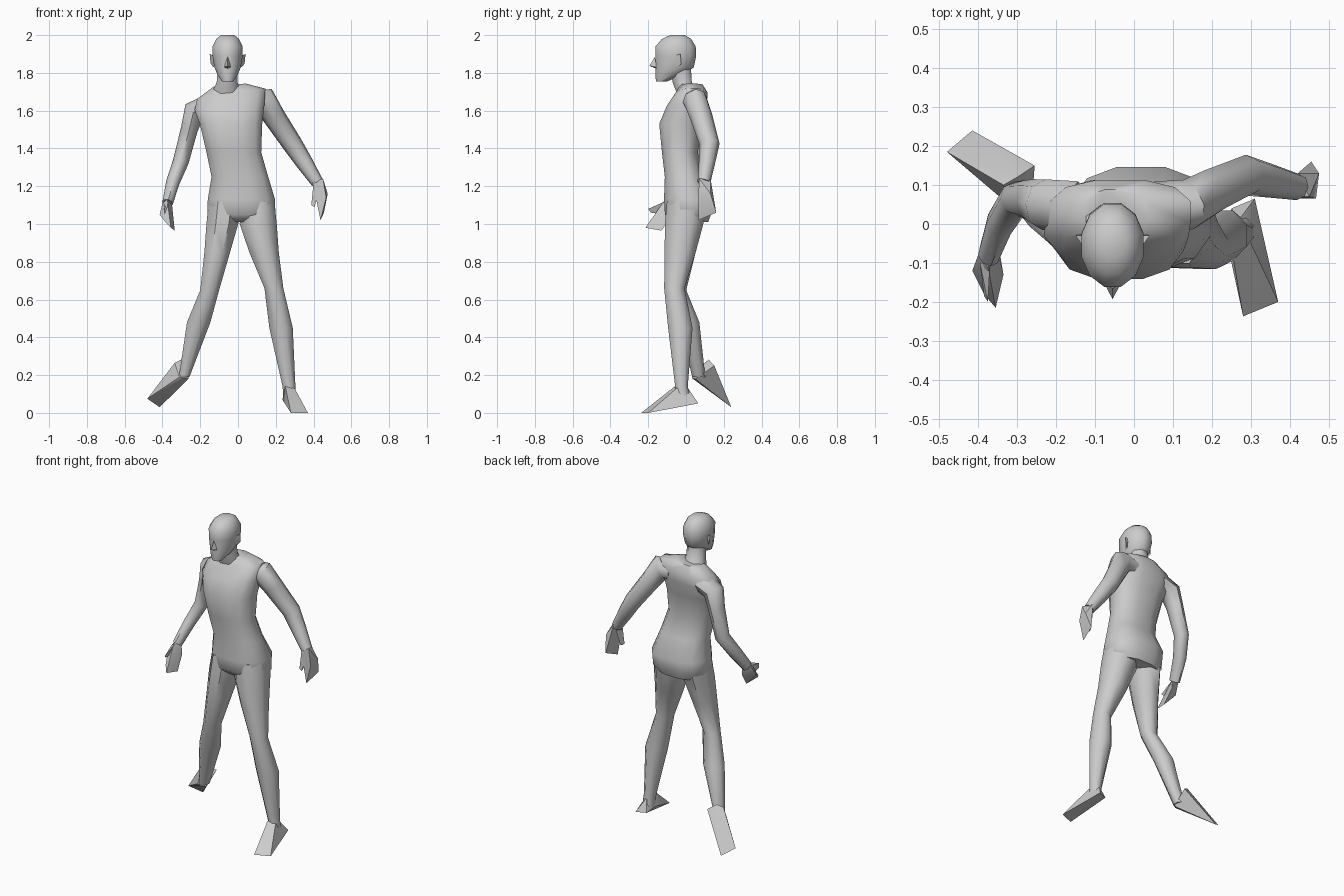
import bpy, bmesh, math
from mathutils import Vector


def finish(name, bm, angle=50):
    bmesh.ops.recalc_face_normals(bm, faces=bm.faces)
    me = bpy.data.meshes.new(name)
    bm.to_mesh(me)
    bm.free()
    ob = bpy.data.objects.new(name, me)
    bpy.context.collection.objects.link(ob)
    bpy.ops.object.select_all(action='DESELECT')
    ob.select_set(True)
    bpy.context.view_layer.objects.active = ob
    bpy.ops.object.shade_smooth_by_angle(angle=math.radians(angle))
    return ob


def skin(name, rings):
    """Join equal-sized point rings into a capped tube."""
    bm = bmesh.new()
    loops = [[bm.verts.new(p) for p in r] for r in rings]
    n = len(loops[0])
    for lo, hi in zip(loops, loops[1:]):
        for i in range(n):
            j = (i + 1) % n
            bm.faces.new((lo[i], lo[j], hi[j], hi[i]))
    bm.faces.new(loops[0])
    bm.faces.new(loops[-1])
    return finish(name, bm)


def stack(name, levels, n=10, power=1.0):
    """Level rings: z, centre x, half width, front y, back y, sideways slope."""
    rings = []
    for z, cx, a, y0, y1, s in levels:
        ring = []
        for i in range(n):
            t = 2 * math.pi * (i + 0.5) / n
            c, d = math.cos(t), math.sin(t)
            c = math.copysign(abs(c) ** power, c) / math.cos(math.pi / n) ** power
            d = math.copysign(abs(d) ** power, d)
            ring.append((cx + a * c, (y0 + y1) / 2 + d * (y1 - y0) / 2, z + s * a * c))
        rings.append(ring)
    return skin(name, rings)


def limb(name, path, n=8):
    """Rings square to a path: x, y, z, half width, half depth."""
    pts = [Vector(p[:3]) for p in path]
    rings = []
    for i, p in enumerate(path):
        t = (pts[min(i + 1, len(pts) - 1)] - pts[max(i - 1, 0)]).normalized()
        u = Vector((0, 1, 0))
        u = (u - t * u.dot(t)).normalized()
        v = t.cross(u)
        rings.append([pts[i] + v * p[3] * math.cos(k * math.tau / n)
                      + u * p[4] * math.sin(k * math.tau / n) for k in range(n)])
    return skin(name, rings)


def hull(name, pts):
    bm = bmesh.new()
    for p in pts:
        bm.verts.new(p)
    res = bmesh.ops.convex_hull(bm, input=bm.verts)
    loose = [v for v in bm.verts if not v.link_faces]
    bmesh.ops.delete(bm, geom=loose, context='VERTS')
    return finish(name, bm, 35)


# Torso with tilted shoulders
stack("torso", [
    (1.01, 0.015, 0.14, -0.07, 0.12, 0),
    (1.05, 0.018, 0.18, -0.115, 0.135, 0),
    (1.13, 0.018, 0.178, -0.12, 0.15, 0),
    (1.25, 0.010, 0.150, -0.115, 0.09, 0),
    (1.38, -0.022, 0.145, -0.13, 0.065, 0),
    (1.53, -0.037, 0.165, -0.145, 0.09, 0),
    (1.62, -0.045, 0.185, -0.105, 0.115, 0.08),
    (1.69, -0.035, 0.18, -0.055, 0.115, 0.15),
    (1.735, -0.045, 0.085, -0.03, 0.09, 0.1),
], n=12, power=0.8)

# Neck and head
stack("neck", [
    (1.68, -0.06, 0.085, -0.05, 0.105, 0),
    (1.75, -0.058, 0.055, -0.075, 0.035, 0),
    (1.84, -0.055, 0.05, -0.09, 0.03, 0),
], n=8)
stack("head", [
    (1.755, -0.055, 0.03, -0.16, -0.10, 0),
    (1.79, -0.055, 0.054, -0.165, -0.01, 0),
    (1.83, -0.055, 0.07, -0.163, 0.045, 0),
    (1.89, -0.055, 0.08, -0.165, 0.058, 0),
    (1.94, -0.055, 0.08, -0.165, 0.055, 0),
    (1.98, -0.055, 0.06, -0.13, 0.03, 0),
    (2.0, -0.055, 0.035, -0.085, -0.005, 0),
], n=12)
hull("nose", [(-0.055, -0.193, 1.838), (-0.055, -0.165, 1.885), (-0.075, -0.155, 1.83),
              (-0.035, -0.155, 1.83), (-0.055, -0.155, 1.82)])
for side, label in ((-1, "right"), (1, "left")):
    hull(label + "_ear", [(-0.055 + side * x, y, z) for x, y, z in (
        (0.07, -0.065, 1.89), (0.095, -0.03, 1.90), (0.09, -0.025, 1.85),
        (0.075, -0.04, 1.83), (0.068, -0.065, 1.835), (0.07, -0.03, 1.89))])

# Arms
limb("left_arm", [
    (0.06, 0.04, 1.65, 0.06, 0.07), (0.14, 0.05, 1.65, 0.075, 0.065),
    (0.19, 0.08, 1.57, 0.06, 0.06), (0.29, 0.125, 1.42, 0.053, 0.053),
    (0.355, 0.11, 1.32, 0.045, 0.043), (0.42, 0.095, 1.22, 0.033, 0.034)])
limb("right_arm", [
    (-0.15, 0.04, 1.63, 0.06, 0.07), (-0.232, 0.05, 1.595, 0.06, 0.065),
    (-0.258, 0.06, 1.5, 0.045, 0.055), (-0.303, 0.065, 1.33, 0.042, 0.045),
    (-0.345, 0.0, 1.22, 0.036, 0.042), (-0.373, -0.08, 1.11, 0.028, 0.035)])

# Hands
hull("left_hand", [(0.45, 0.07, 1.24), (0.395, 0.07, 1.22), (0.42, 0.13, 1.24),
                   (0.475, 0.13, 1.16), (0.467, 0.065, 1.14), (0.437, 0.065, 1.02),
                   (0.455, 0.16, 1.06), (0.425, 0.10, 1.10)])
hull("left_thumb", [(0.40, 0.07, 1.22), (0.43, 0.07, 1.18), (0.41, 0.12, 1.2),
                    (0.388, 0.065, 1.10), (0.405, 0.065, 1.09), (0.40, 0.09, 1.1)])
hull("right_hand", [(-0.40, -0.08, 1.11), (-0.35, -0.07, 1.11), (-0.375, -0.11, 1.13),
                    (-0.415, -0.12, 1.05), (-0.385, -0.18, 1.01), (-0.355, -0.215, 0.98),
                    (-0.335, -0.13, 0.965), (-0.345, -0.07, 1.05)])
hull("right_thumb", [(-0.395, -0.10, 1.11), (-0.37, -0.11, 1.12), (-0.39, -0.12, 1.05),
                     (-0.375, -0.20, 1.08), (-0.385, -0.185, 1.06)])

# Legs
stack("left_leg", [
    (1.12, 0.105, 0.088, -0.11, 0.13, 0), (1.0, 0.107, 0.098, -0.12, 0.10, 0),
    (0.85, 0.138, 0.078, -0.12, 0.058, 0), (0.66, 0.19, 0.05, -0.12, -0.003, 0),
    (0.45, 0.228, 0.062, -0.10, 0.04, 0), (0.14, 0.27, 0.034, -0.06, 0.012, 0),
    (0.06, 0.275, 0.034, -0.06, 0.03, 0)], n=8)
stack("right_leg", [
    (1.12, -0.07, 0.085, -0.11, 0.13, 0), (1.0, -0.083, 0.084, -0.12, 0.10, 0),
    (0.85, -0.11, 0.068, -0.115, 0.058, 0), (0.65, -0.15, 0.05, -0.095, 0.005, 0),
    (0.48, -0.208, 0.062, -0.04, 0.075, 0), (0.19, -0.285, 0.028, 0.03, 0.105, 0)], n=8)

# Feet
hull("left_foot", [(0.28, -0.237, 0), (0.37, -0.2, 0), (0.25, 0.04, 0.05), (0.31, 0.065, 0.05),
                   (0.235, -0.03, 0.07), (0.25, -0.06, 0.14), (0.30, -0.05, 0.13),
                   (0.27, 0.012, 0.13)])
hull("right_foot", [(-0.48, 0.185, 0.075), (-0.415, 0.24, 0.03), (-0.335, 0.10, 0.265),
                    (-0.30, 0.12, 0.282), (-0.255, 0.15, 0.25), (-0.31, 0.04, 0.19),
                    (-0.262, 0.05, 0.18), (-0.285, 0.03, 0.185)])
